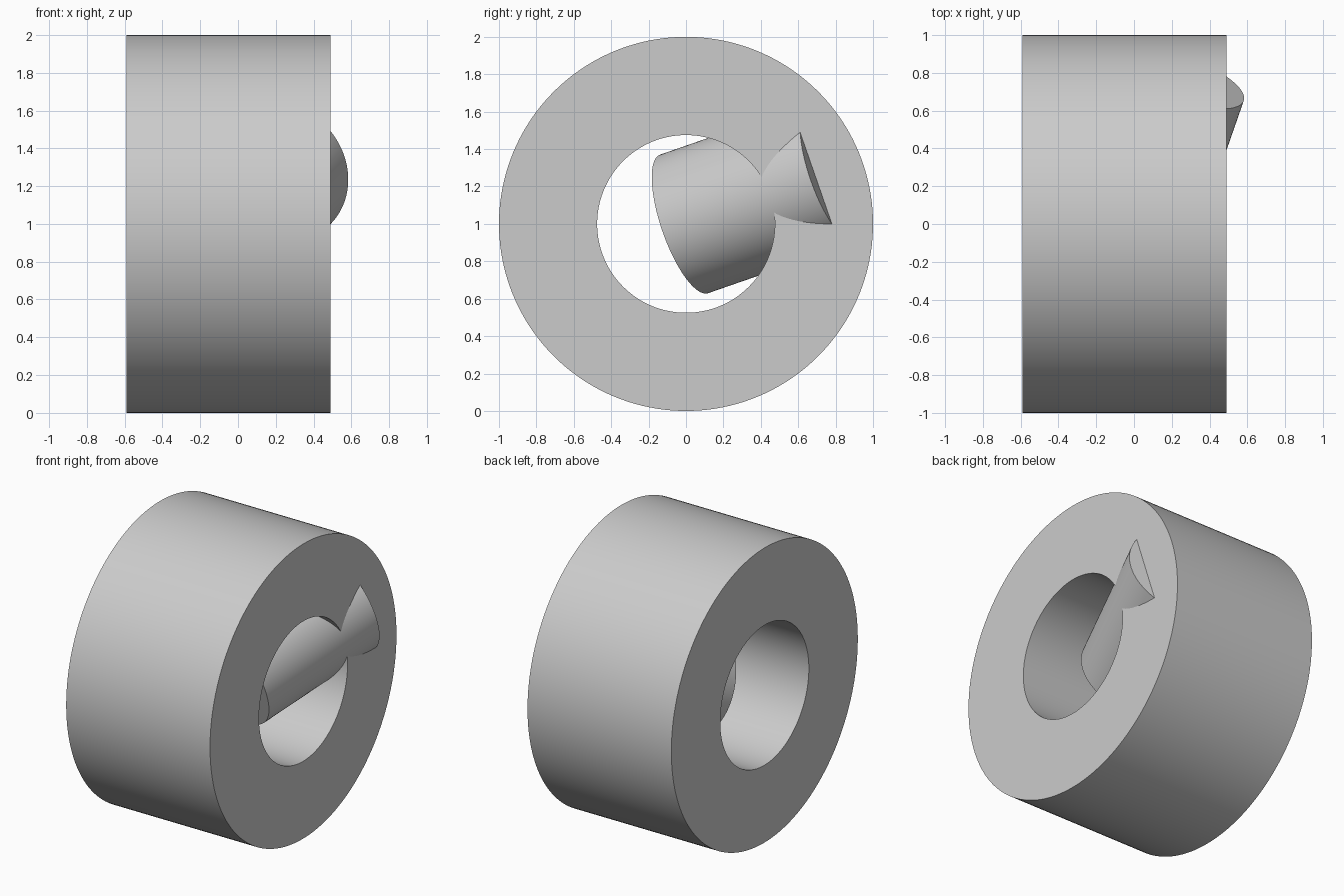
import bpy, bmesh, math
from mathutils import Vector

cube = bpy.data.objects.get("Cube")
if cube:
    bpy.data.objects.remove(cube, do_unlink=True)

grey = bpy.data.materials.new("plain_grey")
grey.use_nodes = True
colour = (0.6, 0.6, 0.6, 1)
grey.diffuse_color = colour
grey.node_tree.nodes["Principled BSDF"].inputs["Base Color"].default_value = colour


def lathe(name, profile, start, axis, steps=160):
    """Spin a closed (radius, distance) profile about an axis from start."""
    bm = bmesh.new()
    verts = [bm.verts.new((r, 0, d)) for r, d in profile]
    edges = [bm.edges.new((v, verts[(i + 1) % len(verts)])) for i, v in enumerate(verts)]
    bmesh.ops.spin(bm, geom=verts + edges, cent=(0, 0, 0), axis=(0, 0, 1),
                   angle=math.tau, steps=steps)
    bmesh.ops.remove_doubles(bm, verts=bm.verts, dist=1e-5)
    bmesh.ops.dissolve_degenerate(bm, edges=bm.edges, dist=1e-5)
    loose = [e for e in bm.edges if not e.link_faces]
    bmesh.ops.delete(bm, geom=loose, context="EDGES")
    bmesh.ops.recalc_face_normals(bm, faces=bm.faces)
    mesh = bpy.data.meshes.new(name)
    bm.to_mesh(mesh)
    bm.free()
    mesh.materials.append(grey)
    obj = bpy.data.objects.new(name, mesh)
    bpy.context.collection.objects.link(obj)
    obj.location = start
    obj.rotation_euler = axis.to_track_quat("Z", "Y").to_euler()
    bpy.ops.object.select_all(action="DESELECT")
    obj.select_set(True)
    bpy.context.view_layer.objects.active = obj
    bpy.ops.object.shade_smooth_by_angle(angle=math.radians(30))
    return obj


# Thick ring lying along x
width = 1.08
lathe("ring", [(0.475, 0), (1, 0), (1, width), (0.475, width)],
      Vector((-0.59, 0, 1)), Vector((1, 0, 0)))

# Slanted pin passing from the bore out through the right-hand wall
pin_start = Vector((-0.065, -0.01, 1))
pin_end = Vector((0.211, 0.782, 1.275))
pin_axis = pin_end - pin_start
lathe("slanted_pin", [(0, 0), (0.392, 0), (0.392, pin_axis.length), (0, pin_axis.length)],
      pin_start, pin_axis)
